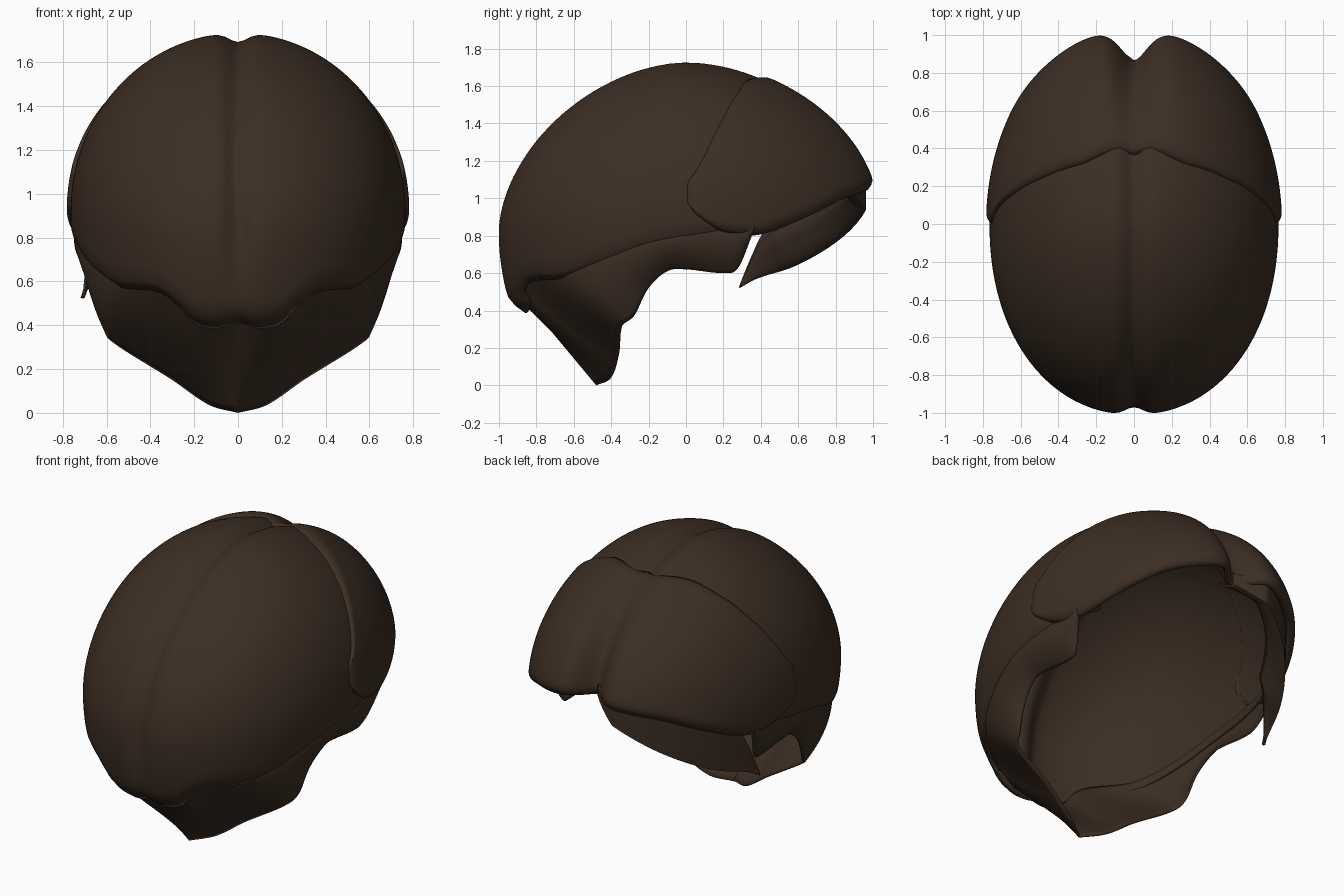
import bpy, math
from mathutils import Vector

cube = bpy.data.objects.get("Cube")
if cube:
    bpy.data.objects.remove(cube, do_unlink=True)

brown = bpy.data.materials.new("dark_brown")
brown.use_nodes = True
color = (0.045, 0.027, 0.017, 1)
brown.diffuse_color = color
bsdf = brown.node_tree.nodes["Principled BSDF"]
bsdf.inputs["Base Color"].default_value = color
bsdf.inputs["Roughness"].default_value = 0.8
CENTRE = Vector((0, 0, 0.9))


def sample(table, x):
    """Smooth cubic interpolation through (key, value...) rows."""
    n = len(table)
    x = min(max(x, table[0][0]), table[-1][0])
    i = max(k for k in range(n - 1) if table[k][0] <= x)

    def slope(k, c):
        a, b = table[max(k - 1, 0)], table[min(k + 1, n - 1)]
        return (b[c] - a[c]) / (b[0] - a[0])
    p, q = table[i], table[i + 1]
    w = q[0] - p[0]
    t = (x - p[0]) / w
    out = []
    for c in range(1, len(p)):
        out.append((2*t**3 - 3*t*t + 1) * p[c] + (3*t*t - 2*t**3) * q[c]
                   + w * ((t**3 - 2*t*t + t) * slope(i, c) + (t**3 - t*t) * slope(i + 1, c)))
    return out if len(out) > 1 else out[0]


def make_shell(name, rows, thickness):
    """Skin a grid of points, face it outward and thicken it inward."""
    nu = len(rows[0])
    verts = [p for row in rows for p in row]
    faces = [(r*nu + c, r*nu + c + 1, (r+1)*nu + c + 1, (r+1)*nu + c)
             for r in range(len(rows) - 1) for c in range(nu - 1)]
    mesh = bpy.data.meshes.new(name)
    mesh.from_pydata(verts, [], faces)
    mesh.update()
    if sum(f.area * f.normal.dot(f.center - CENTRE) for f in mesh.polygons) < 0:
        mesh.flip_normals()
    mesh.materials.append(brown)
    obj = bpy.data.objects.new(name, mesh)
    bpy.context.collection.objects.link(obj)
    weld = obj.modifiers.new("weld", 'WELD')
    weld.merge_threshold = 0.0005
    solid = obj.modifiers.new("thickness", 'SOLIDIFY')
    solid.thickness = thickness
    solid.offset = -1
    bpy.ops.object.select_all(action='DESELECT')
    obj.select_set(True)
    bpy.context.view_layer.objects.active = obj
    bpy.ops.object.shade_smooth_by_angle(angle=math.radians(40))


def outline(a, ax, by, n):
    return (abs(math.sin(a) / ax)**n + abs(math.cos(a) / by)**n) ** (-1 / n)


def profile(a):
    """Exponent, base height and rise of the dome at an angle from the front."""
    w = math.cos(a) ** 2
    if math.cos(a) > 0:
        return 2 - 0.22*w, 0.92 - 0.1*w, 0.815 + 0.1*w
    return 2 - 0.12*w, 0.92, 0.815


def lift_of_height(a, z):
    p, base, rise = profile(a)
    u = (z - base) / rise
    return math.asin(math.copysign(abs(u) ** (p / 2), u))


def lift_of_radius(a, f):
    return math.acos(min(1, f) ** (profile(a)[0] / 2))


def dome_point(a, th, radius, groove, width, scale=1.0):
    p, base, rise = profile(a)
    s = math.sin(th)
    u = math.copysign(abs(s) ** (2 / p), s)
    f = abs(math.cos(th)) ** (2 / p) if u > 0 else 1 - 0.35*u*u
    r = f * radius
    pt = Vector((r * math.sin(a), -r * math.cos(a), base + rise * u))
    g = groove(th) * math.exp(-(pt.x / width) ** 2)
    return CENTRE + (pt - CENTRE) * (1 - g) * scale


# Front dome: lower rim height by angle from the front, central groove
rim = [(0, .41), (7, .385), (14, .415), (19, .51), (25, .555), (40, .575),
       (60, .67), (75, .74), (97, .79), (115, .82), (180, .82)]


def dome_radius(a):
    front = math.cos(a) > 0
    return outline(a, 0.765, 1.01 if front else 0.97, 2.13 if front else 2)


def dome_groove(th):
    return 0.05 * min(1, max(0, 1 + th / 0.5))


rows = []
STEPS = 44
for i in range(-120, 121):
    deg = i * 1.5
    a = math.radians(deg)
    R = dome_radius(a)
    low = lift_of_height(a, sample(rim, abs(deg)))
    reach = 0.5 / (R * max(0.01, -math.cos(a)))
    if math.cos(a) < 0 and reach < 1:
        low = max(low, lift_of_radius(a, reach))
    lip = 0.07 if abs(deg) < 18 else 0.03
    row = []
    for j in range(STEPS + 1):
        t = j / STEPS
        roll = 1 - lip * max(0, (t - 0.94) / 0.06) ** 2
        p = dome_point(a, math.pi/2 + (low - math.pi/2) * t, R, dome_groove, 0.06)
        row.append((p.x * roll, p.y * roll, p.z))
    rows.append(row)
make_shell("front_dome", rows, 0.015)

# Rear lobes: seam radius and lower edge by angle from the back, deep cleft
seam = [(0, .37), (38, .455), (60, .633), (73, .80), (83, .935), (90, .985)]
hem = [(0, 1.08), (26, 1.0), (39, .92), (53, .835), (63, .80), (76, .825),
       (86, .91), (90, .99)]


def cleft(th):
    return 0.02 + 0.145 * math.cos(th) ** 2


rows = []
for i in range(-90, 91):
    a = math.radians(180 - i)
    R = outline(a, 0.762, 1.042, 2)
    top = lift_of_radius(a, sample(seam, abs(i)))
    low = lift_of_height(a, sample(hem, abs(i)))
    row = []
    for j in range(37):
        t = j / 36
        edge = min(t / 0.08, (1 - t) / 0.08, (90.5 - abs(i)) / 5, 1)
        row.append(dome_point(a, top + (low - top) * t, R, cleft, 0.105,
                              1.028 - 0.04 * (1 - edge) ** 2))
    rows.append(row)
make_shell("rear_lobes", rows, 0.025)

# Lower guard: upper edge tucked in the dome, lower edge rising to the sides
guard_edge = [(0, 0, -.48, 0), (8, .13, -.405, .035), (20, .3, -.365, .15),
              (40, .555, -.345, .31), (55, .61, -.275, .375), (68, .632, -.2, .52),
              (80, .648, -.1, .61), (90, .655, 0, .62), (100, .655, .2, .60),
              (108, .66, .28, .63), (116, .70, .36, .82)]
rows = []
for i in range(-116, 117):
    deg = abs(i)
    side = -1 if i < 0 else 1
    a = math.radians(deg)
    z_top = sample(rim, deg) + 0.06
    upper = dome_point(a, lift_of_height(a, z_top), dome_radius(a) * 0.97,
                       dome_groove, 0.06)
    if deg < 25:
        upper.y += 0.05 * (1 - deg / 25)
    lower = Vector(sample(guard_edge, deg))
    row = []
    for j in range(17):
        t = j / 16
        p = upper.lerp(lower, t)
        bulge = 0.16 * t * (1 - t) * min(1, deg / 20)
        p += Vector((math.sin(a), -math.cos(a), 0)) * bulge
        row.append((p.x * side, p.y, p.z))
    rows.append(row)
make_shell("lower_guard", rows, 0.012)

# Rear strap: a tapering petal below one lobe, its lower edge folded inward
strap_low = [(0, 1.05), (12, .92), (30, .75), (46, .635), (61, .57), (68, .52)]
strap_top = [(0, 1.12), (30, 1.0), (46, .92), (58, .82), (64, .66), (68, .53)]
rows = []
for i in range(0, 69):
    a = math.radians(180 + i)
    R = outline(a, 0.765, 1.02, 2) * min(0.97, 0.85 + 0.012 * i)
    lo, hi = sample(strap_low, i), sample(strap_top, i)
    points = [(R - 0.08 * max(0, 0.8 - hi + (hi - lo) * j / 8) * (1 - i / 68),
               hi + (lo - hi) * j / 8) for j in range(9)]
    edge_r = points[-1][0]
    fold = 0.12 * min(1, (68 - i) / 20)
    points += [(edge_r - fold * k / 5, lo + (hi - lo) * 0.7 * (k / 5) ** 2)
               for k in range(1, 6)]
    rows.append([(r * math.sin(a), -r * math.cos(a), z) for r, z in points])
make_shell("rear_strap", rows, 0.01)
